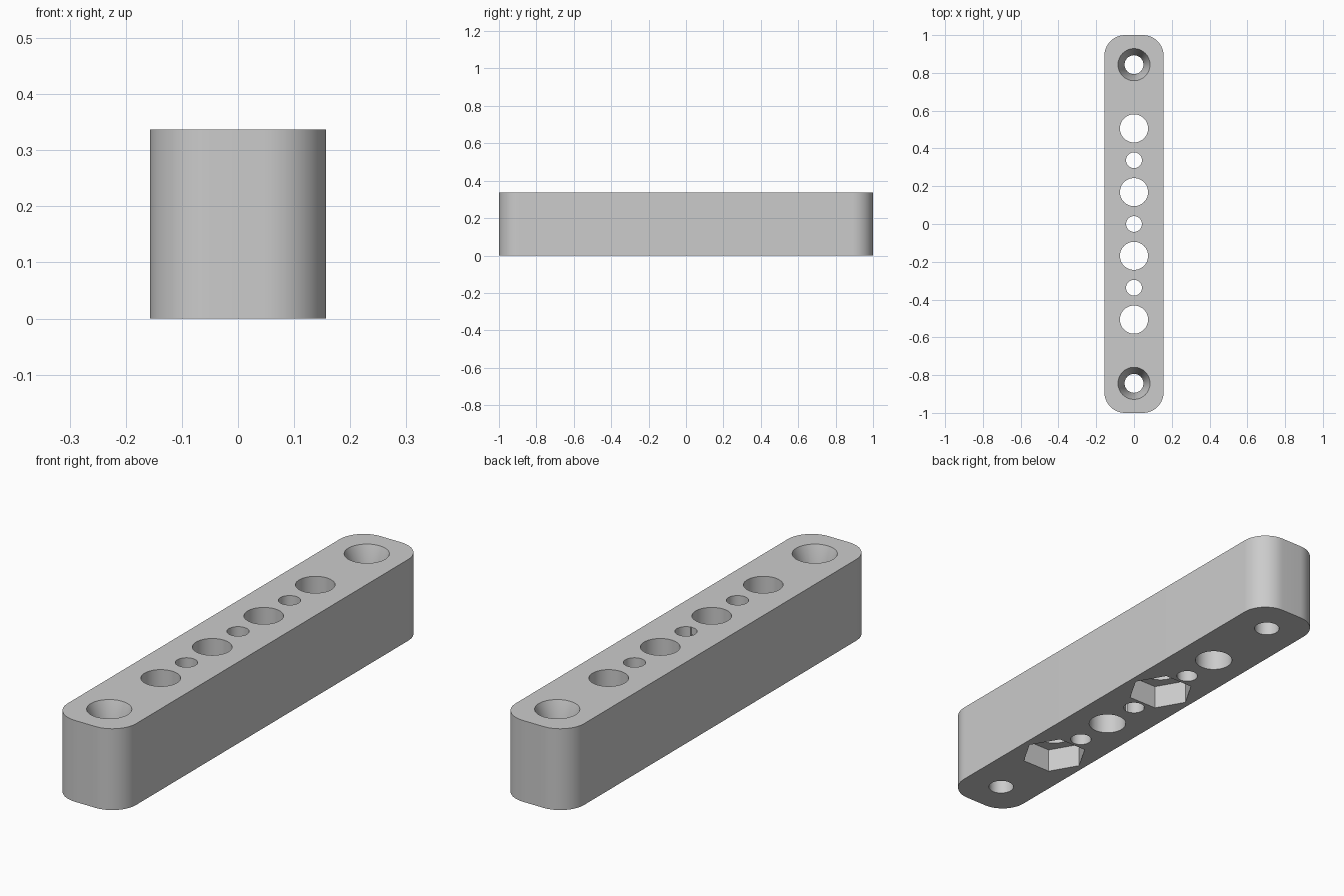
import bpy, bmesh, math
from mathutils import Vector

HEIGHT, HALF_W, HALF_L, CORNER = 0.337, 0.157, 1.0, 0.11
PITCH = 0.1687          # hole spacing along the bar

cube = bpy.data.objects.get("Cube")
if cube:
    bpy.data.objects.remove(cube, do_unlink=True)

grey = bpy.data.materials.new("plain_grey")
grey.use_nodes = True
colour = (0.6, 0.6, 0.6, 1)
grey.diffuse_color = colour
grey.node_tree.nodes["Principled BSDF"].inputs["Base Color"].default_value = colour


def ring(radius, sides, y=0.0):
    step = math.tau / sides
    return [Vector((radius * math.cos(i * step), y + radius * math.sin(i * step)))
            for i in range(sides)]


def loft(name, sections):
    """Closed solid through stacked outlines, given as (z, points)."""
    bm = bmesh.new()
    loops = [[bm.verts.new((p.x, p.y, z)) for p in pts] for z, pts in sections]
    for low, high in zip(loops, loops[1:]):
        n = len(low)
        for i in range(n):
            j = (i + 1) % n
            bm.faces.new((low[i], low[j], high[j], high[i]))
    bm.faces.new(loops[0][::-1])
    bm.faces.new(loops[-1])
    mesh = bpy.data.meshes.new(name)
    bm.to_mesh(mesh)
    bm.free()
    mesh.materials.append(grey)
    obj = bpy.data.objects.new(name, mesh)
    bpy.context.collection.objects.link(obj)
    return obj


# Rounded bar outline
outline = []
for quarter, (sx, sy) in enumerate([(1, 1), (-1, 1), (-1, -1), (1, -1)]):
    centre = Vector((sx * (HALF_W - CORNER), sy * (HALF_L - CORNER)))
    for i in range(17):
        a = (quarter + i / 16) * math.pi / 2
        outline.append(centre + CORNER * Vector((math.cos(a), math.sin(a))))
bar = loft("drilled_bar", [(0, outline), (HEIGHT, outline)])

# Drills: wide bores, narrow bores, countersunk end holes, hexagonal nut pockets
LOW, TOP = -0.05, HEIGHT + 0.05
cutters = []


def drill(name, y, sides, *steps):
    cutters.append(loft(name, [(z, ring(r, sides, y)) for z, r in steps]))


for k in (-3, -1, 1, 3):
    drill("wide_bore", k * PITCH, 48, (LOW, 0.0745), (TOP, 0.0745))
for k in (-2, 0, 2):
    drill("narrow_bore", k * PITCH, 32, (LOW, 0.042), (TOP, 0.042))
for k in (-5, 5):
    drill("countersunk_hole", k * PITCH, 48, (LOW, 0.05), (HEIGHT - 0.1, 0.05),
          (HEIGHT, 0.085), (TOP, 0.1025))
for k in (-3, 1):
    drill("nut_pocket", k * PITCH, 6, (LOW, 0.132), (0.1, 0.132))

for cutter in cutters:
    cutter.hide_render = True
    mod = bar.modifiers.new(cutter.name, 'BOOLEAN')
    mod.operation = 'DIFFERENCE'
    mod.solver = 'EXACT'
    mod.object = cutter

# Bake the cuts and discard the drills
graph = bpy.context.evaluated_depsgraph_get()
cut_mesh = bpy.data.meshes.new_from_object(bar.evaluated_get(graph))
bar.modifiers.clear()
bar.data = cut_mesh
for cutter in cutters:
    bpy.data.objects.remove(cutter, do_unlink=True)

bpy.ops.object.select_all(action='DESELECT')
bar.select_set(True)
bpy.context.view_layer.objects.active = bar
bpy.ops.object.shade_smooth_by_angle(angle=math.radians(30))
